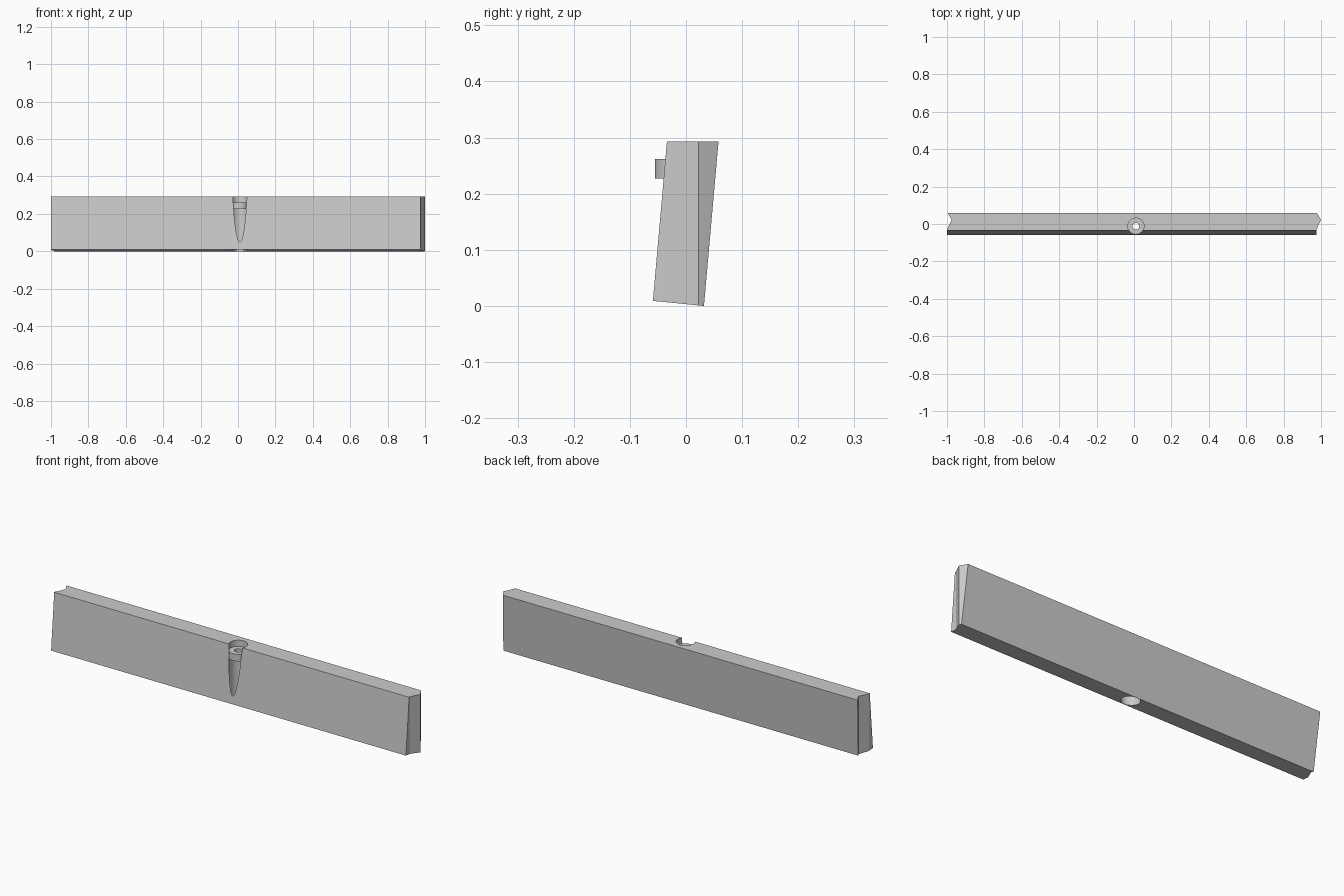
import bpy, bmesh

if "Cube" in bpy.data.objects:
    bpy.data.objects.remove(bpy.data.objects["Cube"])

grey = bpy.data.materials.new("light grey")
grey.diffuse_color = (0.6, 0.6, 0.6, 1)
grey.use_nodes = True
grey.node_tree.nodes["Principled BSDF"].inputs["Base Color"].default_value = grey.diffuse_color


def prism(name, points, vec):
    """Extrude a closed outline along vec into a solid."""
    bm = bmesh.new()
    face = bm.faces.new([bm.verts.new(p) for p in points])
    out = bmesh.ops.extrude_face_region(bm, geom=[face])
    bmesh.ops.translate(bm, vec=vec, verts=[v for v in out["geom"] if isinstance(v, bmesh.types.BMVert)])
    bmesh.ops.recalc_face_normals(bm, faces=bm.faces)
    mesh = bpy.data.meshes.new(name)
    bm.to_mesh(mesh)
    bm.free()
    ob = bpy.data.objects.new(name, mesh)
    bpy.context.collection.objects.link(ob)
    mesh.materials.append(grey)
    return ob


def rod(name, radius, z0, z1, sides=48):
    """Vertical cylinder on the bore axis."""
    bpy.ops.mesh.primitive_cylinder_add(vertices=sides, radius=radius, depth=z1 - z0,
                                        location=(0.01, -0.012, (z0 + z1) / 2))
    ob = bpy.context.object
    ob.name = name
    ob.data.materials.append(grey)
    return ob


def combine(target, tool, operation):
    """Apply a boolean and remove the tool."""
    mod = target.modifiers.new(operation, 'BOOLEAN')
    mod.operation, mod.object, mod.solver = operation, tool, 'EXACT'
    bpy.context.view_layer.objects.active = target
    bpy.ops.object.modifier_apply(modifier=mod.name)
    bpy.data.objects.remove(tool)


# Leaning board section
plank = prism("plank", [(-1.2, -0.059, 0.009), (-1.2, 0.032, 0.0),
                        (-1.2, 0.058, 0.293), (-1.2, -0.034, 0.293)], (2.4, 0, 0))

# Vertical tongue on the right end, matching groove on the left
end = [(0.976, -0.1), (0.976, -0.028), (1.0, 0.022), (0.972, 0.07)]
shift = 1.975
outline = [(x, y, -0.1) for x, y in end] + [(x - shift, y, -0.1) for x, y in reversed(end)]
combine(plank, prism("end_trim", outline, (0, 0, 0.6)), 'INTERSECT')

# Vertical bore, open along the front face
combine(plank, rod("bore", 0.0435, -0.1, 0.4), 'DIFFERENCE')
plank.select_set(True)
bpy.context.view_layer.objects.active = plank
bpy.ops.object.shade_smooth_by_angle(angle=0.4)

# Pierced collar that bridges the bore
collar = rod("collar", 0.0435, 0.227, 0.262)
combine(collar, rod("collar_hole", 0.018, 0.1, 0.4, 24), 'DIFFERENCE')
bpy.ops.object.select_all(action='DESELECT')
collar.select_set(True)
bpy.context.view_layer.objects.active = collar
bpy.ops.object.shade_smooth_by_angle(angle=0.5)
